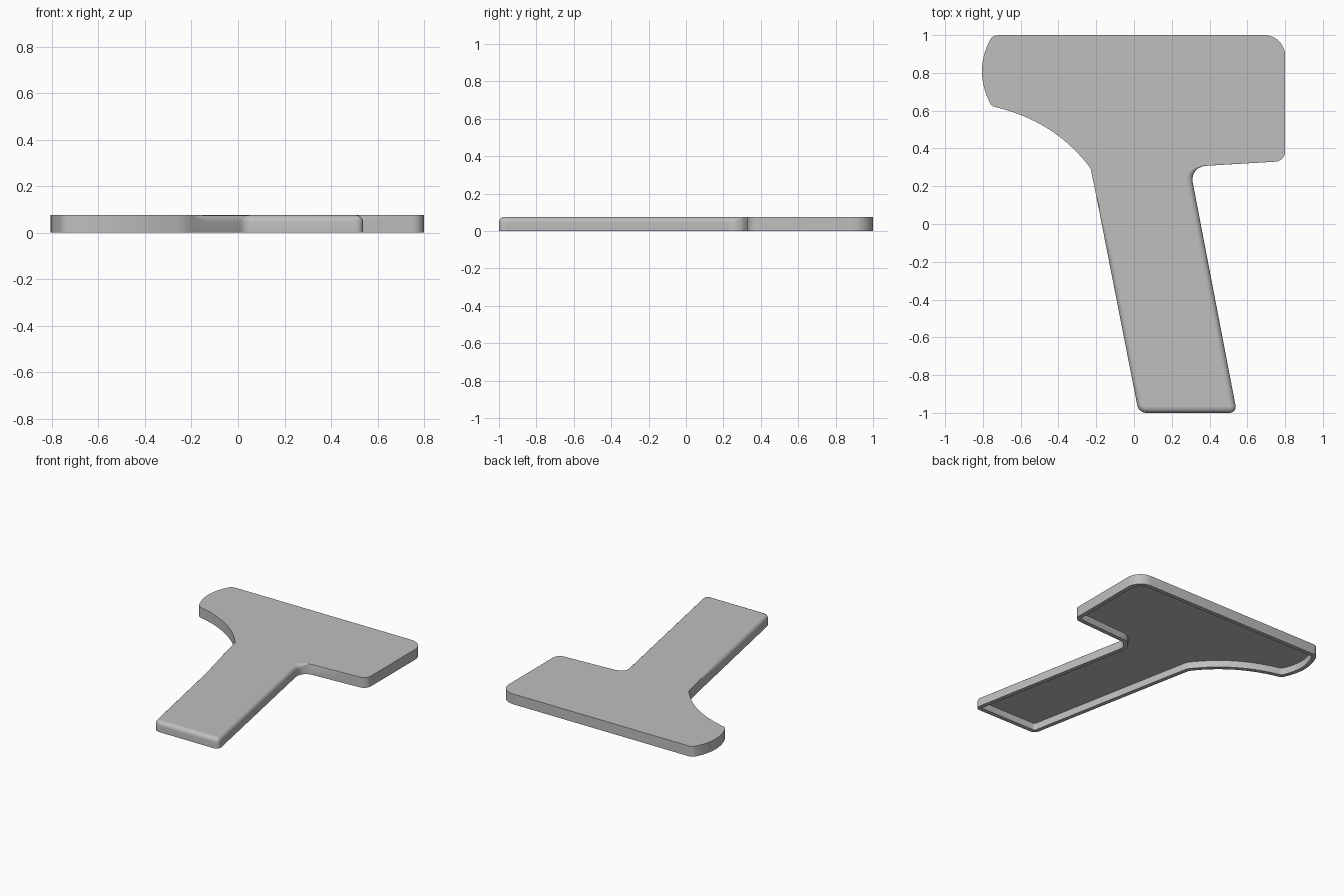
import bpy, bmesh, math
from mathutils import Vector

if "Cube" in bpy.data.objects:
    bpy.data.objects.remove(bpy.data.objects["Cube"], do_unlink=True)

HEIGHT, RIM, CEILING, ROUND = 0.075, 0.03, 0.025, 0.03
STEPS = 5


def bezier(a, c, b, n):
    """Points of a quadratic curve from a to b with control c."""
    a, b, c = Vector(a), Vector(b), Vector(c)
    return [a * (1 - t) ** 2 + c * 2 * t * (1 - t) + b * t * t
            for t in (i / n for i in range(n + 1))]


def rounded(corner, before, after, cut, n=6):
    """Rounded corner between two straight edges."""
    c = Vector(corner)
    d0, d1 = (Vector(before) - c).normalized(), (Vector(after) - c).normalized()
    k = 0.44
    p0, p1 = c + d0 * cut, c + d1 * cut
    h0, h1 = c + d0 * cut * k, c + d1 * cut * k
    return [p0 * (1 - t) ** 3 + h0 * 3 * t * (1 - t) ** 2 + h1 * 3 * t * t * (1 - t) + p1 * t ** 3
            for t in (i / n for i in range(n + 1))]


# Outline, counter-clockwise from the foot of the handle
foot_l, foot_r = (0.025, -1.0), (0.545, -1.0)
inner, tip, back_r = (0.295, 0.303), (0.8, 0.333), (0.8, 1.0)
neck, waist = (-0.23, 0.295), (-0.2, 0.15)
outline = rounded(foot_l, waist, foot_r, 0.04)
outline += rounded(foot_r, foot_l, inner, 0.04)
outline += rounded(inner, foot_r, tip, 0.085)
outline += rounded(tip, inner, back_r, 0.05)
outline += rounded(back_r, tip, (-0.74, 1.0), 0.11, 8)
outline += bezier((-0.72, 1.0), (-0.75, 1.0), (-0.765, 0.97), 4)
outline += bezier((-0.765, 0.97), (-0.845, 0.81), (-0.765, 0.645), 10)[1:]
outline += bezier((-0.765, 0.645), (-0.757, 0.623), (-0.73, 0.618), 4)[1:]
outline += bezier((-0.73, 0.618), (-0.415, 0.5425), neck, 14)[1:]
outline += [Vector(waist).lerp(Vector(foot_l), i / 12) for i in range(11)]
count = len(outline)


def inward(i):
    """Mitred inward direction at an outline point."""
    p = outline[i]
    a = (p - outline[i - 1]).normalized()
    b = (outline[(i + 1) % count] - p).normalized()
    na, nb = Vector((-a.y, a.x)), Vector((-b.y, b.x))
    return (na + nb) / (1 + na.dot(nb))


def edge_radius(p):
    """Soft top edge on the handle only, fading out towards the head."""
    start = 0.15 if p.x < 0.1 else 0.31
    fade = 0.32 if p.x < 0.1 else 0.05
    return ROUND * min(1, max(0, (start - p.y) / fade)) if p.x < 0.6 else 0


normals = [inward(i) for i in range(count)]
radii = [edge_radius(p) for p in outline]
bm = bmesh.new()


def ring(offset, height):
    return [bm.verts.new((*(p + n * offset(r)), height(r)))
            for p, n, r in zip(outline, normals, radii)]


# Recess, rim, outer wall and rounded top edge as successive rings
rings = [ring(lambda r: RIM, lambda r: HEIGHT - CEILING),
         ring(lambda r: RIM, lambda r: 0),
         ring(lambda r: 0, lambda r: 0)]
for s in range(STEPS + 1):
    a = s / STEPS * math.pi / 2
    rings.append(ring(lambda r: r * (1 - math.cos(a)),
                      lambda r: HEIGHT - r * (1 - math.sin(a))))
for low, high in zip(rings, rings[1:]):
    for i in range(count):
        j = (i + 1) % count
        bm.faces.new((low[i], low[j], high[j], high[i]))
bm.faces.new(rings[-1])
bm.faces.new(rings[0][::-1])
bmesh.ops.remove_doubles(bm, verts=bm.verts, dist=0.0004)
bmesh.ops.recalc_face_normals(bm, faces=bm.faces)

mesh = bpy.data.meshes.new("handle_plate")
bm.to_mesh(mesh)
bm.free()
plate = bpy.data.objects.new("handle_plate", mesh)
bpy.context.collection.objects.link(plate)

# Plain grey finish
grey = bpy.data.materials.new("plain_grey")
grey.use_nodes = True
colour = (0.52, 0.52, 0.52, 1)
grey.diffuse_color = colour
grey.node_tree.nodes["Principled BSDF"].inputs["Base Color"].default_value = colour
mesh.materials.append(grey)

# Smooth sides, flat top and recess
bpy.ops.object.select_all(action="DESELECT")
plate.select_set(True)
bpy.context.view_layer.objects.active = plate
bpy.ops.object.shade_smooth_by_angle(angle=math.radians(35))
for face in mesh.polygons:
    if abs(face.normal.z) > 0.99:
        face.use_smooth = False
